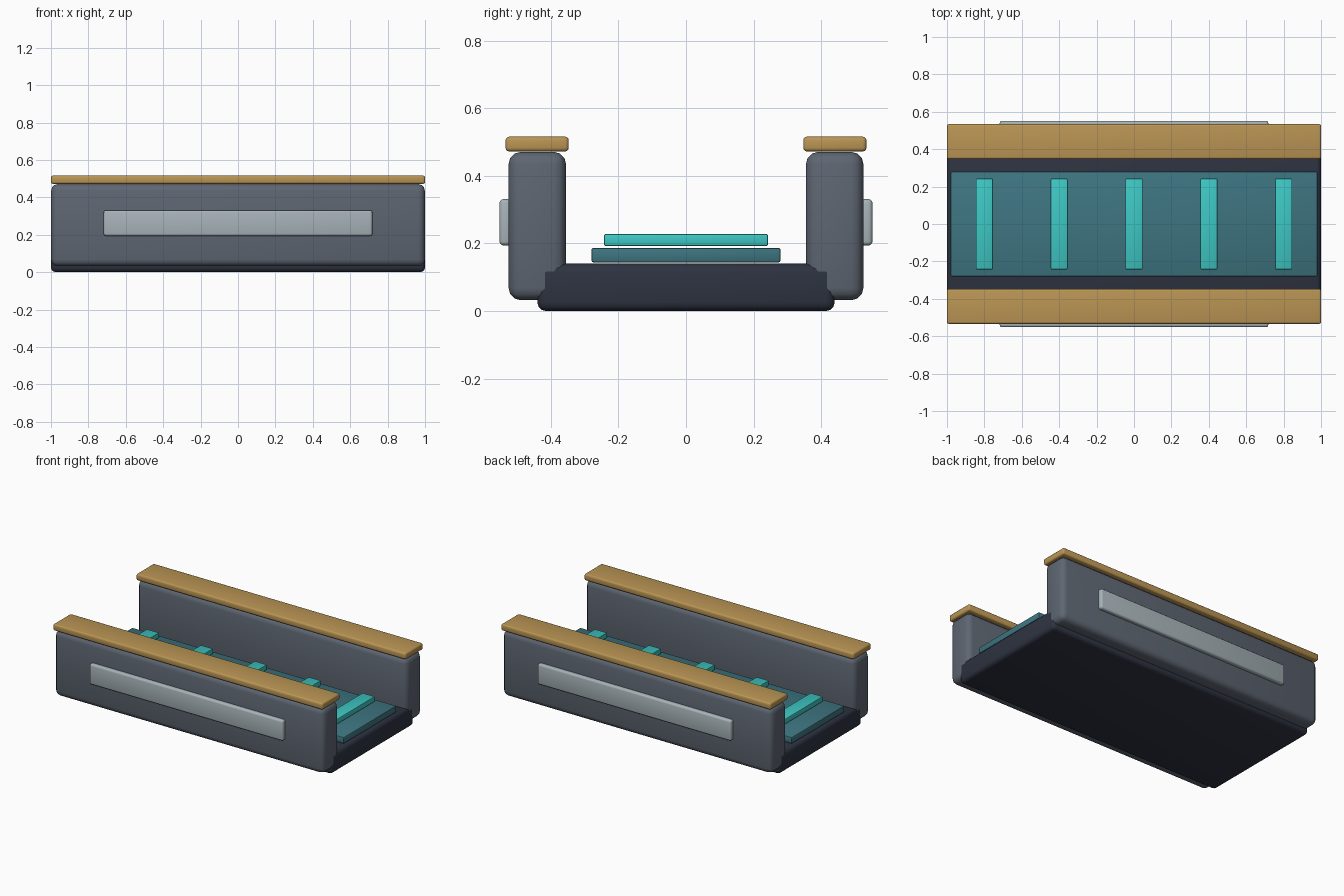
import bpy
import math

if "Cube" in bpy.data.objects:
    bpy.data.objects.remove(bpy.data.objects["Cube"])


def material(name, rgb):
    """Flat material from 0-255 display values, stored as linear."""
    m = bpy.data.materials.new(name)
    m.diffuse_color = [(c / 255 / 12.92 if c < 11 else ((c / 255 + 0.055) / 1.055) ** 2.4)
                       for c in rgb] + [1.0]
    m.use_nodes = True
    m.node_tree.nodes["Principled BSDF"].inputs["Base Color"].default_value = m.diffuse_color
    return m


CHARCOAL = material("charcoal", (46, 51, 65))
SLATE = material("slate grey", (94, 102, 114))
GOLD = material("warm gold", (186, 149, 84))
SILVER = material("silver", (168, 180, 185))
DEEP_TEAL = material("deep teal", (62, 117, 129))
CYAN = material("bright cyan", (62, 200, 196))


def box(name, x, y, z, bevel, segments, mat):
    """Bevelled box spanning the given (min, max) ranges."""
    spans = (x, y, z)
    bpy.ops.mesh.primitive_cube_add(size=1, location=[(a + b) / 2 for a, b in spans])
    ob = bpy.context.object
    ob.name = name
    ob.scale = [b - a for a, b in spans]
    bpy.ops.object.transform_apply(location=False, rotation=False, scale=True)
    ob.data.materials.append(mat)
    mod = ob.modifiers.new("rounded edges", 'BEVEL')
    mod.width = bevel
    mod.segments = segments
    bpy.ops.object.modifier_apply(modifier=mod.name)
    bpy.ops.object.shade_smooth_by_angle(angle=math.radians(35))
    return ob


# Floor slab, a hair longer than the walls so its ends stay in front
box("floor_base", (-1, 1), (-0.44, 0.44), (0, 0.14), 0.026, 3, CHARCOAL)

# Belt bed and its cross strips
box("belt_bed", (-0.98, 0.98), (-0.28, 0.28), (0.144, 0.187), 0.006, 2, DEEP_TEAL)
for i in range(5):
    cx = -0.8 + 0.4 * i
    box(f"cross_strip_{i + 1}", (cx - 0.046, cx + 0.046), (-0.243, 0.243),
        (0.192, 0.228), 0.006, 2, CYAN)

# Side walls with top rails and outer panels, on both sides
for side, s in (("front", -1), ("back", 1)):
    def span(a, b):
        return tuple(sorted((s * a, s * b)))
    box(f"{side}_wall", (-0.9992, 0.9992), span(0.355, 0.525), (0.032, 0.471), 0.036, 3, SLATE)
    box(f"{side}_rail", (-1, 1), span(0.347, 0.534), (0.472, 0.516), 0.011, 3, GOLD)
    box(f"{side}_panel", (-0.718, 0.718), span(0.515, 0.552), (0.194, 0.331), 0.012, 3, SILVER)
